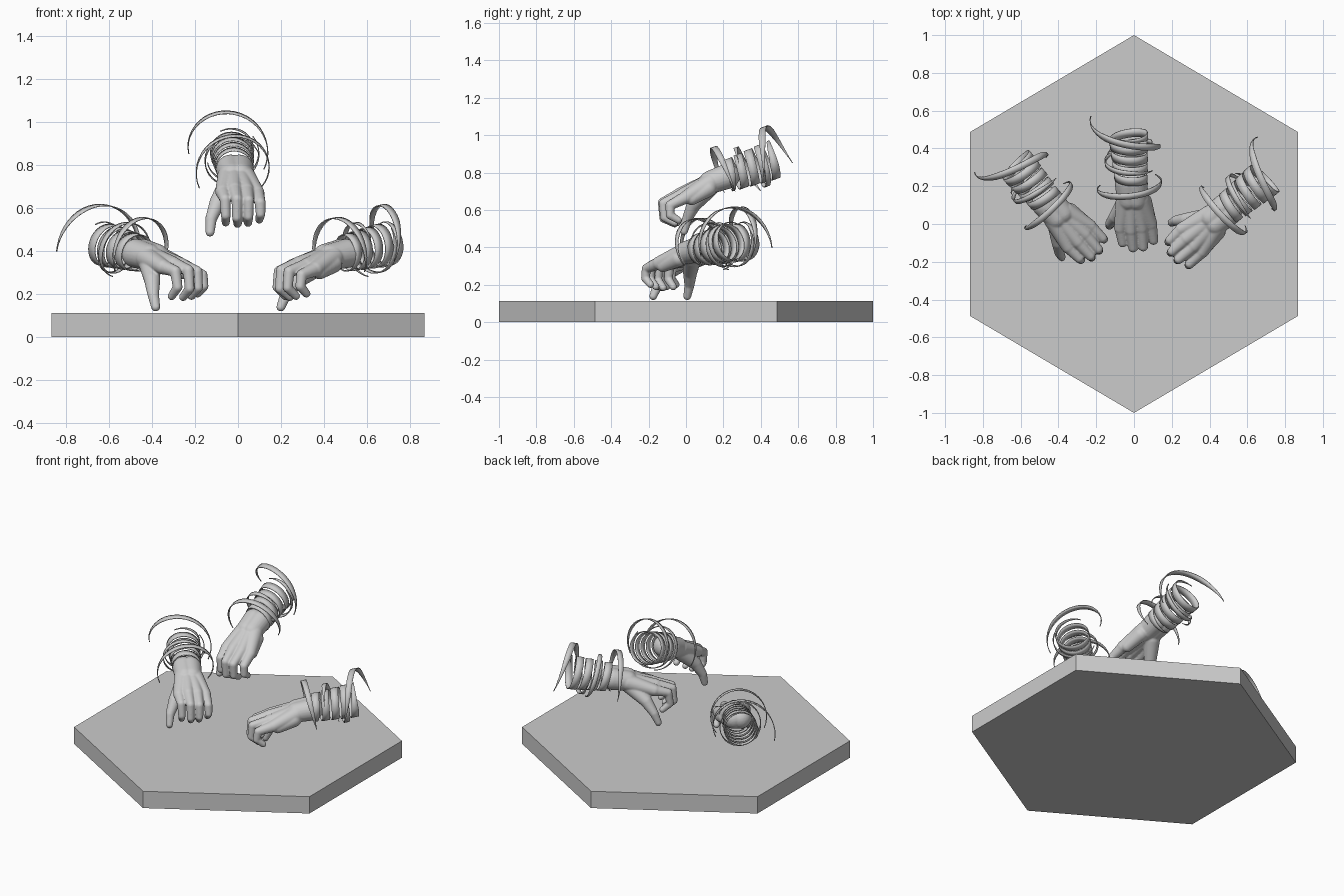
import bpy, bmesh, math
from mathutils import Matrix, Vector

if "Cube" in bpy.data.objects:
    bpy.data.objects.remove(bpy.data.objects["Cube"])

grey = bpy.data.materials.new("stone_grey")
grey.diffuse_color = (0.6, 0.6, 0.6, 1)
grey.use_nodes = True
grey.node_tree.nodes["Principled BSDF"].inputs["Base Color"].default_value = grey.diffuse_color
WRIST = Vector((-0.01, 0.15, 0.755))          # origin of each hand


def to_mesh(bm, name):
    bmesh.ops.recalc_face_normals(bm, faces=bm.faces[:])
    me = bpy.data.meshes.new(name)
    bm.to_mesh(me)
    bm.free()
    me.materials.append(grey)
    return me


def add_object(name, me, matrix=Matrix()):
    ob = bpy.data.objects.new(name, me)
    bpy.context.collection.objects.link(ob)
    ob.matrix_world = matrix
    return ob


def limb(bm, points, radii):
    """Chain of balls joined by tapered cylinders."""
    pts = [Vector(p) - WRIST for p in points]
    for p, r in zip(pts, radii):
        bmesh.ops.create_icosphere(bm, subdivisions=3, radius=r, matrix=Matrix.Translation(p))
    for a, b, ra, rb in zip(pts, pts[1:], radii, radii[1:]):
        d = b - a
        m = Matrix.Translation((a + b) / 2) @ d.to_track_quat('Z', 'Y').to_matrix().to_4x4()
        bmesh.ops.create_cone(bm, cap_ends=True, segments=24, radius1=ra, radius2=rb,
                              depth=d.length, matrix=m)


# hexagonal base
bm = bmesh.new()
outline = [(0, 1), (-0.868, 0.487), (-0.868, -0.487), (0, -1), (0.868, -0.487), (0.868, 0.487)]
face = bm.faces.new([bm.verts.new((x, y, 0)) for x, y in outline])
top = bmesh.ops.extrude_face_region(bm, geom=[face])["geom"]
bmesh.ops.translate(bm, vec=(0, 0, 0.112), verts=[v for v in top if isinstance(v, bmesh.types.BMVert)])
add_object("hexagon_base", to_mesh(bm, "hexagon_base"))

# hand: fingers, palm, thumb and wrist, fused by the remesh modifier
fingers = [
    [(-0.070, -0.020, 0.675), (-0.060, -0.098, 0.640), (-0.057, -0.098, 0.565), (-0.057, -0.045, 0.532)],
    [(-0.015, -0.030, 0.685), (-0.005, -0.125, 0.640), (-0.005, -0.120, 0.555), (-0.002, -0.060, 0.525)],
    [(0.040, -0.020, 0.680), (0.049, -0.120, 0.635), (0.049, -0.115, 0.560), (0.047, -0.060, 0.530)],
    [(0.088, 0.000, 0.668), (0.103, -0.085, 0.625), (0.105, -0.085, 0.572), (0.099, -0.040, 0.545)],
]
AXIS = Vector((-0.02, 0.32, 0.115)).normalized()   # forearm direction
bm = bmesh.new()
for i, f in enumerate(fingers):
    limb(bm, f, (0.034, 0.0255, 0.0225, 0.019))
    root = (-0.045 + 0.025 * i, 0.13, 0.745)
    limb(bm, (root, f[0]), (0.052, 0.036))
limb(bm, ((-0.04, 0.12, 0.715), (-0.095, 0.04, 0.625), (-0.125, 0.005, 0.55), (-0.13, -0.01, 0.487)),
     (0.05, 0.038, 0.027, 0.021))
limb(bm, ((0.05, 0.12, 0.715), (0.08, 0.03, 0.66)), (0.045, 0.035))
for side in (-0.02, 0.02):
    start = WRIST + Vector((side, 0, 0))
    limb(bm, (start - AXIS * 0.02, start + AXIS * 0.075), (0.062, 0.068))
hand_mesh = to_mesh(bm, "hand")

# unwinding ribbons of the forearm
SIDE = Vector((1, 0, 0))
UP = SIDE.cross(AXIS).normalized()
SIDE = AXIS.cross(UP).normalized()


def ribbon(bm, a0, a1, s0, s1, r0, r1, width, taper):
    """Strip winding about the forearm, angles in degrees; taper is the pointed share at both ends."""
    n = max(12, int(abs(a1 - a0) / 9))
    last = None
    for i in range(n + 1):
        t = i / n
        a, r = math.radians(a0 + (a1 - a0) * t), r0 + (r1 - r0) * t
        w = width / 2 * max(0.08, min(1, t / taper, (1 - t) / taper))
        p = AXIS * (s0 + (s1 - s0) * t) + (SIDE * math.cos(a) + UP * math.sin(a)) * r
        row = [bm.verts.new(p - AXIS * w), bm.verts.new(p + AXIS * w)]
        if last:
            bm.faces.new((last[0], last[1], row[1], row[0])).smooth = True
        last = row


bm = bmesh.new()
ribbon(bm, -120, 1560, 0.075, 0.35, 0.083, 0.103, 0.047, 0.08)   # tight winding
ribbon(bm, 205, -35, 0.04, 0.08, 0.185, 0.155, 0.034, 0.3)       # loose wrist loop
ribbon(bm, 20, 260, 0.15, 0.22, 0.125, 0.135, 0.028, 0.3)        # middle loops
ribbon(bm, -170, 40, 0.23, 0.30, 0.12, 0.125, 0.028, 0.3)
ribbon(bm, -25, 195, 0.25, 0.44, 0.16, 0.20, 0.038, 0.3)         # big loop at the end
ribbon_mesh = to_mesh(bm, "ribbons")

# three placements: position, turn about z, pitch
places = {"middle": (WRIST, 0, 0),
          "left": (Vector((-0.41, 0.06, 0.375)), 37, -10),
          "right": (Vector((0.435, 0.03, 0.375)), -54, -10)}
for name, (pos, turn, pitch) in places.items():
    m = (Matrix.Translation(pos) @ Matrix.Rotation(math.radians(turn), 4, 'Z')
         @ Matrix.Rotation(math.radians(pitch), 4, 'X'))
    hand = add_object(name + "_hand", hand_mesh, m)
    fuse = hand.modifiers.new("fuse", 'REMESH')
    fuse.mode, fuse.voxel_size, fuse.use_smooth_shade = 'VOXEL', 0.005, True
    soft = hand.modifiers.new("soften", 'SMOOTH')
    soft.factor, soft.iterations = 0.5, 5
    wrap = add_object(name + "_forearm_ribbons", ribbon_mesh, m)
    thick = wrap.modifiers.new("thickness", 'SOLIDIFY')
    thick.thickness, thick.offset = 0.005, 0
